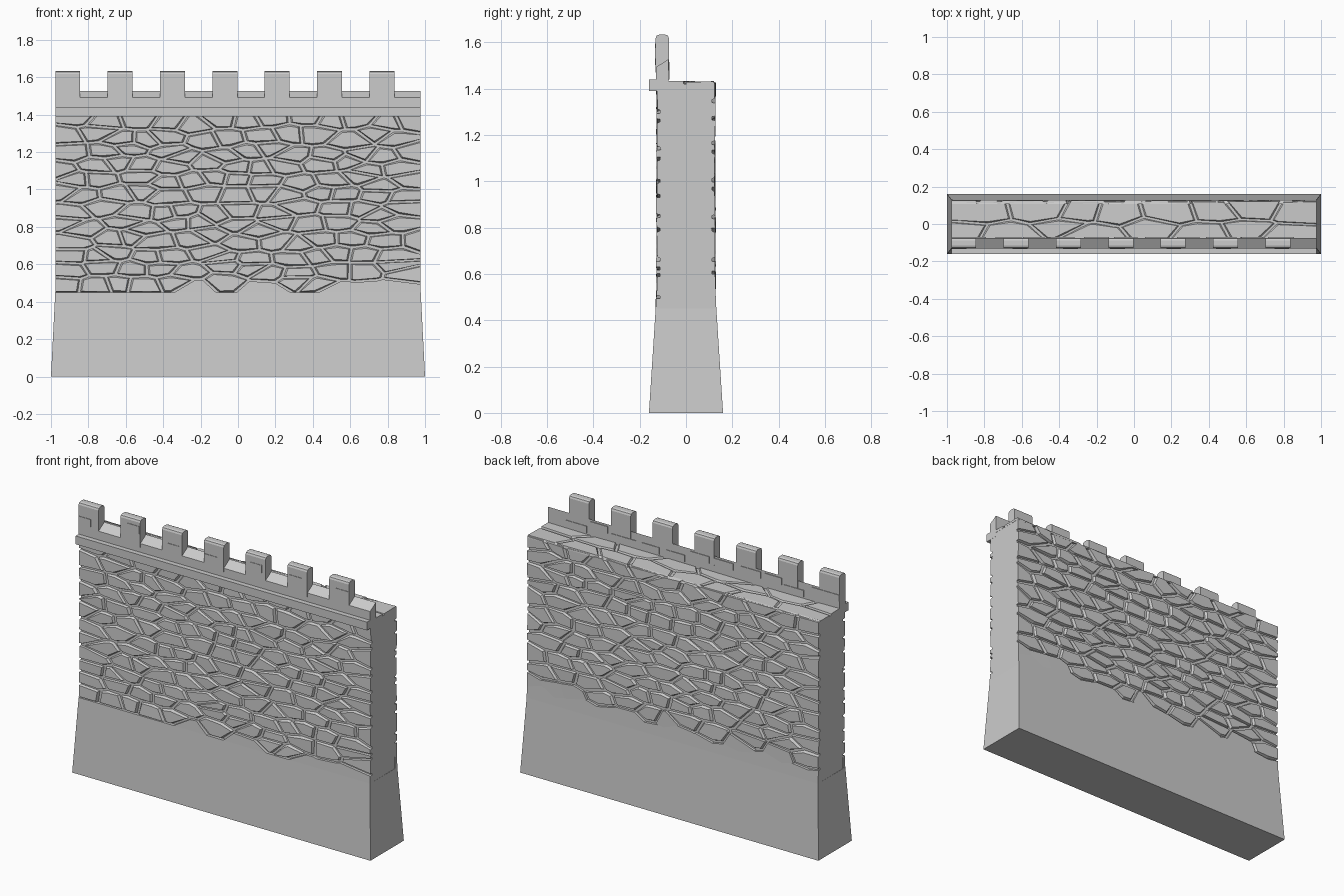
import bpy, bmesh, random
from mathutils import Vector

random.seed(11)
cube = bpy.data.objects.get("Cube")
if cube:
    bpy.data.objects.remove(cube)

stone_grey = bpy.data.materials.new("stone grey")
stone_grey.use_nodes = True
GREY = (0.6, 0.6, 0.6, 1)
stone_grey.diffuse_color = GREY
stone_grey.node_tree.nodes["Principled BSDF"].inputs["Base Color"].default_value = GREY

HALF = 0.977      # half length above the plinth
SHELF = 0.45      # top of the plinth
CORE = 0.112      # half depth of the mortar core


def finish(name, bm):
    bmesh.ops.recalc_face_normals(bm, faces=bm.faces[:])
    mesh = bpy.data.meshes.new(name)
    bm.to_mesh(mesh)
    bm.free()
    mesh.materials.append(stone_grey)
    obj = bpy.data.objects.new(name, mesh)
    bpy.context.collection.objects.link(obj)
    return obj


def loft(bm, rings):
    """Join matching rings of points into a closed solid."""
    rows = [[bm.verts.new(p) for p in ring] for ring in rings]
    bm.faces.new(rows[0])
    bm.faces.new(rows[-1])
    for low, high in zip(rows, rows[1:]):
        for i in range(len(low)):
            j = (i + 1) % len(low)
            bm.faces.new((low[i], low[j], high[j], high[i]))


def prism(bm, x0, x1, profile):
    """Extrude a (y, z) profile along x."""
    loft(bm, [[(x, y, z) for y, z in profile] for x in (x0, x1)])


def rect(y0, y1, z0, z1):
    return [(y0, z0), (y1, z0), (y1, z1), (y0, z1)]


def clip(poly, point, normal):
    """Keep the part of a polygon behind a line."""
    out = []
    for a, b in zip(poly, poly[1:] + poly[:1]):
        da, db = (a - point).dot(normal), (b - point).dot(normal)
        if da <= 0:
            out.append(a)
        if da * db < 0:
            out.append(a.lerp(b, da / (da - db)))
    return out


def cells(u0, u1, v0, v1, cols, rows, gap, smooth_below):
    """Irregular rubble: yields (seed, polygon, is_flush) over a rectangle."""
    du, dv = (u1 - u0) / cols, (v1 - v0) / rows
    seeds = []
    for r in range(rows):
        for c in range(cols):
            seeds.append(Vector((
                u0 + du * (c + 0.25 + 0.5 * (r % 2) + random.uniform(-0.36, 0.36)),
                v0 + dv * (r + 0.5 + random.uniform(-0.36, 0.36)))))
    stretch = 0.8 * dv / du
    for s in seeds:
        flush = s.y < smooth_below
        poly = [Vector(p) for p in ((u0, v0), (u1, v0), (u1, v1), (u0, v1))]
        for t in seeds:
            d = t - s
            if t is s or abs(d.x) > 4 * du or abs(d.y) > 4 * dv:
                continue
            n = Vector((d.x * stretch, d.y / max(stretch, 0.01) * stretch)).normalized()
            n = Vector((n.x * stretch, n.y)).normalized()
            g = 0 if flush and t.y < smooth_below else gap
            poly = clip(poly, (s + t) / 2 - n * g, n)
            if len(poly) < 3:
                break
        if len(poly) >= 3:
            yield poly, flush


def rubble(name, area, cols, rows, place, gap=0.005, smooth_below=-9):
    """Chamfered stones; place(u, v, t) maps to space, t = 0 core, 1 face."""
    bm = bmesh.new()
    for poly, flush in cells(*area, cols, rows, gap, smooth_below):
        mid = sum(poly, Vector((0, 0))) / len(poly)
        tilt = Vector((0, 0)) if flush else Vector((random.uniform(-1, 1), random.uniform(-2, 2)))
        lift = 1 if flush else random.uniform(0.85, 1.15)
        foot, face = [], []
        for p in poly:
            to_mid = mid - p
            q = p if flush else p + to_mid.normalized() * min(0.011, to_mid.length * 0.3)
            if abs(abs(p.x) - HALF) < 1e-4:
                q = Vector((p.x, q.y))
            foot.append(place(p.x, p.y, -0.3))
            face.append(place(q.x, q.y, lift + (q - mid).dot(tilt)))
        loft(bm, [foot, face])
    bmesh.ops.dissolve_degenerate(bm, dist=1e-5, edges=bm.edges[:])
    return finish(name, bm)


def face_depth(z):
    """Half depth of the stone face; it flares into the plinth."""
    return 0.126 + max(0, 0.55 - z) * 0.05


def wall_side(sign):
    return lambda u, v, t: (u, sign * (CORE + (face_depth(v) - CORE) * t), v)


# Flared plinth and mortar core
bm = bmesh.new()
loft(bm, [[(-w, -d, z), (w, -d, z), (w, d, z), (-w, d, z)]
          for w, d, z in ((1, 0.16, 0), (HALF, 0.131, SHELF))])
finish("plinth", bm)
bm = bmesh.new()
prism(bm, -HALF + 0.001, HALF - 0.001, rect(-CORE, CORE, SHELF - 0.05, 1.42))
finish("mortar_core", bm)

# Rubble faces and walkway paving
rubble("front_stones", (-HALF, HALF, SHELF, 1.40), 13, 12, wall_side(-1), smooth_below=0.48)
rubble("back_stones", (-HALF, HALF, SHELF, 1.43), 13, 12, wall_side(1), smooth_below=0.56)
rubble("walkway_paving", (-HALF, HALF, -0.08, 0.124), 8, 2,
       lambda u, v, t: (u, v, 1.419 + 0.011 * t), gap=0.004)

# Ledge under the parapet
bm = bmesh.new()
prism(bm, -HALF, HALF, rect(-0.16, -0.11, 1.39, 1.44))
finish("front_ledge", bm)

# Parapet with sloping sills
bm = bmesh.new()
prism(bm, -HALF, HALF, [(-0.13, 1.39), (-0.075, 1.39), (-0.075, 1.527), (-0.13, 1.493)])
finish("parapet", bm)

# Seven merlons with rounded tops
bm = bmesh.new()
for i in range(7):
    x = -HALF + 0.28 * i
    prism(bm, x, x + 0.133, rect(-0.131, -0.074, 1.47, 1.633))
top_edges = [e for e in bm.edges
             if all(v.co.z > 1.6 for v in e.verts)
             and abs(e.verts[0].co.x - e.verts[1].co.x) > 0.1]
bmesh.ops.bevel(bm, geom=top_edges, offset=0.015, segments=2, profile=0.5, affect='EDGES')
finish("merlons", bm)

# Thin worn blocks on the parapet back and merlon fronts
bm = bmesh.new()
x = -HALF
while x < HALF - 0.2:
    w = random.uniform(0.1, 0.19)
    z = random.choice((1.44, 1.475))
    prism(bm, x, x + w, rect(-0.08, -0.0705, z, z + 0.04))
    x += w + random.uniform(0.01, 0.06)
for i in range(7):
    x = -HALF + 0.28 * i + random.uniform(0, 0.05)
    z = random.uniform(1.5, 1.56)
    prism(bm, x, x + 0.08, rect(-0.134, -0.12, z, z + 0.045))
finish("worn_blocks", bm)
